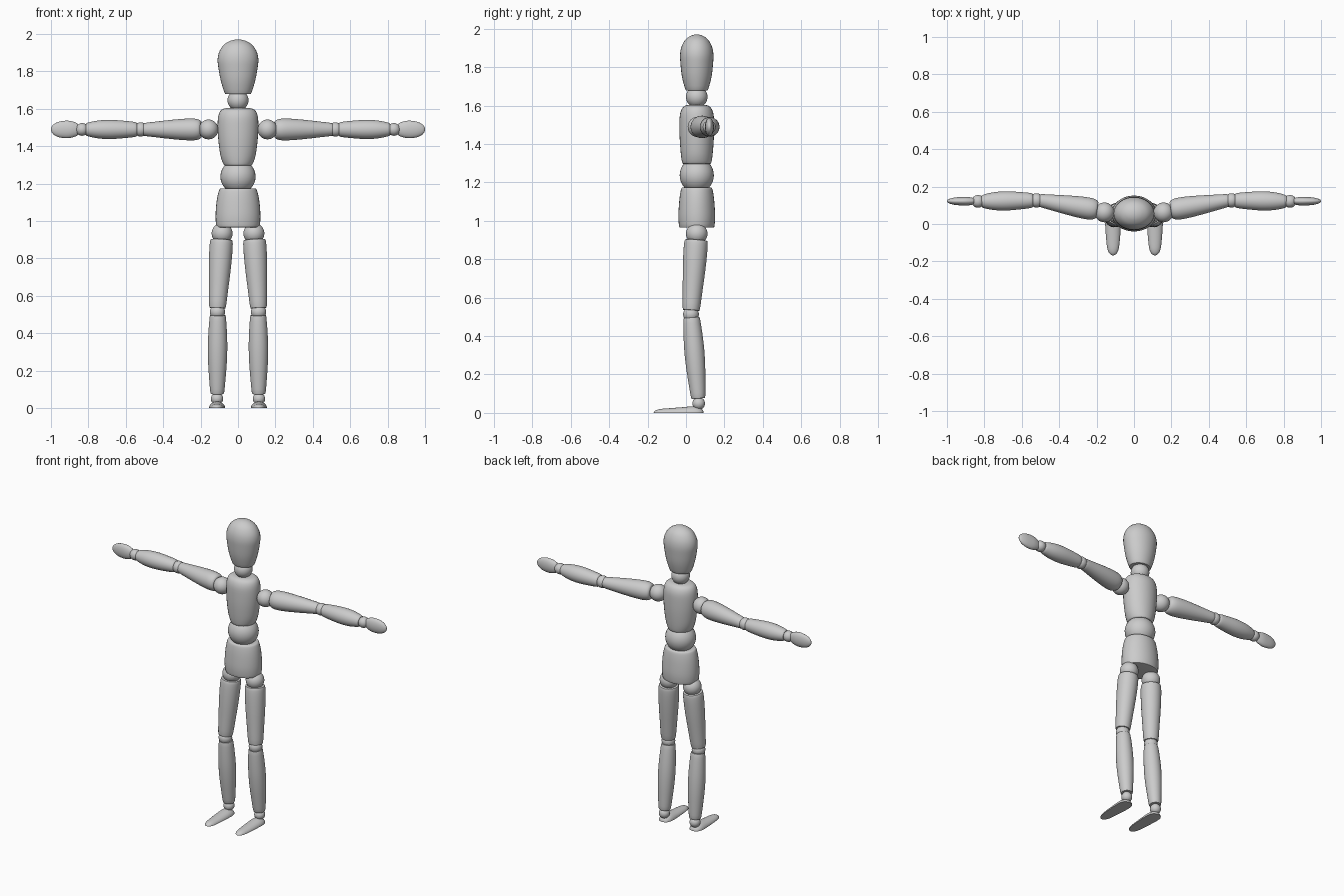
import bpy, bmesh, math
from mathutils import Vector

if "Cube" in bpy.data.objects:
    bpy.data.objects.remove(bpy.data.objects["Cube"])

SIDES = 32
CY = 0.056     # depth of the body axis
ARM_Z = 1.489


def finish(name, bm):
    bmesh.ops.recalc_face_normals(bm, faces=bm.faces)
    me = bpy.data.meshes.new(name)
    bm.to_mesh(me)
    bm.free()
    me.shade_smooth()
    me.set_sharp_from_angle(angle=math.radians(40))
    ob = bpy.data.objects.new(name, me)
    bpy.context.collection.objects.link(ob)
    return ob


def smooth_profile(pts, steps=3):
    """Catmull-Rom through the profile points."""
    v = [Vector(p) for p in pts]
    out = []
    for i in range(len(v) - 1):
        a, b, c, d = v[max(i - 1, 0)], v[i], v[i + 1], v[min(i + 2, len(v) - 1)]
        for k in range(steps):
            t = k / steps
            out.append(0.5 * (2 * b + (c - a) * t + (2 * a - 5 * b + 4 * c - d) * t * t
                              + (3 * b - a - 3 * c + d) * t ** 3))
    return out + [v[-1]]


def turned(name, p, q, profile, ref=(0, 1, 0), flat_base=False):
    """Turned part from p to q; profile = (fraction, radius along ref, radius across)."""
    p, q = Vector(p), Vector(q)
    d = (q - p).normalized()
    u = Vector(ref)
    u = (u - d * u.dot(d)).normalized()
    w = d.cross(u)
    bm = bmesh.new()
    rings = []
    for t, ru, rw in smooth_profile(profile):
        c = p.lerp(q, t)
        rings.append([bm.verts.new(c + u * ru * math.cos(a) + w * rw * math.sin(a))
                      for a in (2 * math.pi * i / SIDES for i in range(SIDES))])
    for r0, r1 in zip(rings, rings[1:]):
        for i in range(SIDES):
            j = (i + 1) % SIDES
            bm.faces.new((r0[i], r0[j], r1[j], r1[i]))
    bm.faces.new(rings[0])
    bm.faces.new(rings[-1])
    if flat_base:
        geom = bm.verts[:] + bm.edges[:] + bm.faces[:]
        cut = bmesh.ops.bisect_plane(bm, geom=geom, plane_co=(0, 0, 0.0), plane_no=(0, 0, 1),
                                     clear_inner=True, dist=1e-5)
        edges = [e for e in bm.edges if e.is_boundary]
        bmesh.ops.holes_fill(bm, edges=edges, sides=0)
    return finish(name, bm)


def ball(name, loc, r):
    bm = bmesh.new()
    bmesh.ops.create_uvsphere(bm, u_segments=SIDES, v_segments=16, radius=1)
    bmesh.ops.scale(bm, vec=r if isinstance(r, tuple) else (r, r, r), verts=bm.verts)
    ob = finish(name, bm)
    ob.location = loc
    return ob


def body(name, z0, z1, pts):
    """Upright part; pts = (z, half width in x, half depth in y)."""
    prof = [((z - z0) / (z1 - z0), ry, rx) for z, rx, ry in pts]
    return turned(name, (0, CY, z0), (0, CY, z1), prof)


def limb(name, p, q, pts):
    return turned(name, p, q, [(t, r, r) for t, r in pts])


# head, neck and trunk
body("head", 1.678, 1.97, [(1.678, .062, .053), (1.686, .072, .06), (1.75, .092, .077),
                           (1.82, .105, .085), (1.865, .109, .087), (1.905, .1, .08),
                           (1.94, .077, .062), (1.96, .047, .038), (1.968, .022, .018),
                           (1.97, .003, .003)])
ball("neck_joint", (0, CY, 1.645), .056)
body("chest", 1.297, 1.603, [(1.297, .07, .07), (1.304, .078, .076), (1.35, .094, .083),
                             (1.43, .105, .089), (1.5, .109, .09), (1.55, .107, .088),
                             (1.58, .099, .079), (1.596, .085, .066), (1.603, .065, .05)])
ball("waist_joint", (0, CY, 1.237), (.094, .089, .092))
body("pelvis", .965, 1.174, [(.965, .108, .087), (.972, .116, .092), (1.02, .12, .096),
                             (1.08, .117, .093), (1.13, .11, .088), (1.166, .1, .081),
                             (1.174, .092, .074)])

for side, s in (("right", -1), ("left", 1)):
    # leg
    ball(f"{side}_hip_joint", (s * .085, CY, .933), .056)
    limb(f"{side}_thigh", (s * .088, .053, .9), (s * .11, .027, .534),
         [(0, .053), (.02, .06), (.15, .062), (.4, .059), (.7, .052), (.97, .045), (1, .039)])
    ball(f"{side}_knee_joint", (s * .11, .026, .513), .041)
    limb(f"{side}_shin", (s * .108, .029, .496), (s * .111, .064, .075),
         [(0, .037), (.02, .043), (.2, .049), (.4, .052), (.6, .05), (.8, .044),
          (.98, .037), (1, .03)])
    ball(f"{side}_ankle_joint", (s * .112, .066, .049), .033)
    turned(f"{side}_foot", (s * .112, .092, 0), (s * .112, -.168, 0),
           [(0, .006, .008), (.03, .019, .026), (.1, .028, .038), (.22, .034, .043),
            (.45, .029, .041), (.7, .024, .036), (.87, .02, .03), (.96, .013, .019),
            (1, .003, .004)], ref=(0, 0, 1), flat_base=True)
    # arm
    ball(f"{side}_shoulder_joint", (s * .158, .062, ARM_Z), .053)
    limb(f"{side}_upper_arm", (s * .197, .075, ARM_Z), (s * .507, .127, ARM_Z),
         [(0, .042), (.03, .051), (.12, .058), (.3, .057), (.55, .05), (.8, .041),
          (.98, .034), (1, .028)])
    ball(f"{side}_elbow_joint", (s * .521, .126, ARM_Z), .038)
    limb(f"{side}_forearm", (s * .54, .126, ARM_Z), (s * .814, .121, ARM_Z),
         [(0, .032), (.03, .039), (.2, .045), (.5, .051), (.75, .048), (.95, .037), (1, .03)])
    ball(f"{side}_wrist_joint", (s * .834, .121, ARM_Z), .034)
    turned(f"{side}_hand", (s * .853, .122, ARM_Z), (s * 1.0, .122, ARM_Z),
           [(0, .014, .024), (.06, .018, .034), (.25, .023, .044), (.45, .023, .047),
            (.7, .02, .042), (.88, .014, .03), (.97, .008, .016), (1, .002, .004)])
